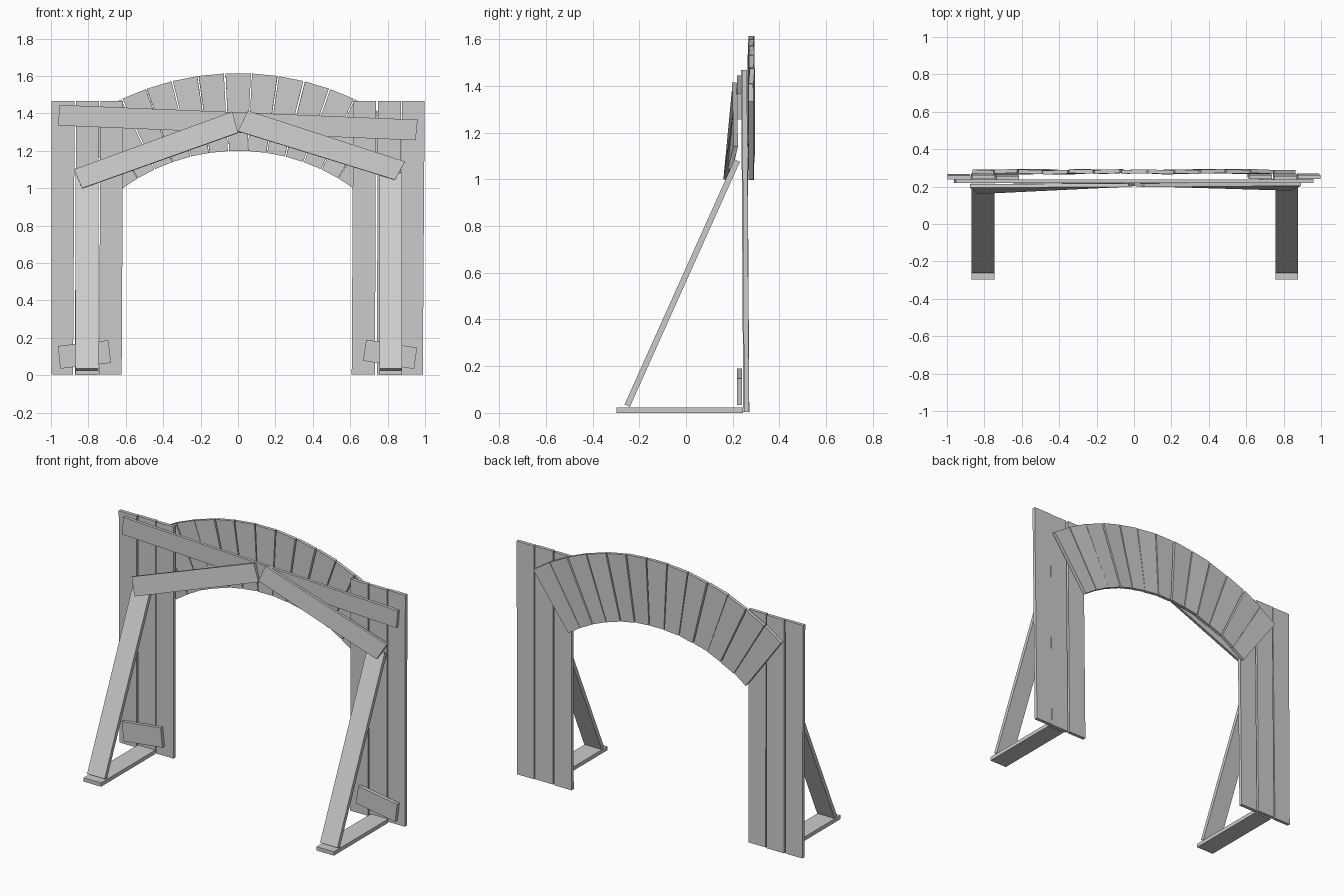
import bpy, bmesh, random
from math import sin, cos, radians
from mathutils import Vector

random.seed(4)


def board(name, corners, thick):
    """Flat board: front corners run bottom-left, bottom-right, top-right, top-left
    (seen from the front); thickness grows away from that face."""
    pts = [Vector(c) for c in corners]
    normal = (pts[2] - pts[0]).cross(pts[3] - pts[1]).normalized()
    bm = bmesh.new()
    front = [bm.verts.new(p) for p in pts]
    back = [bm.verts.new(p - normal * thick) for p in pts]
    bm.faces.new(front)
    bm.faces.new(back[::-1])
    for i in range(4):
        j = (i + 1) % 4
        bm.faces.new((front[j], front[i], back[i], back[j]))
    bmesh.ops.recalc_face_normals(bm, faces=bm.faces)
    mesh = bpy.data.meshes.new(name)
    bm.to_mesh(mesh)
    bm.free()
    obj = bpy.data.objects.new(name, mesh)
    bpy.context.collection.objects.link(obj)
    return obj


# Upright planks: bottom left/right x, top left/right x, front y offset
planks = [(-0.998, -0.882, -0.998, -0.873, 0.000),
          (-0.872, -0.750, -0.866, -0.744, 0.003),
          (-0.742, -0.622, -0.736, -0.614, -0.002),
          (0.608, 0.732, 0.616, 0.738, 0.002),
          (0.742, 0.868, 0.748, 0.872, -0.002),
          (0.872, 0.988, 0.876, 0.998, 0.002)]
for b0, b1, t0, t1, dy in planks:
    yb, yt = 0.247 + dy, 0.238 + dy
    board("upright_plank", [(b0, yb, 0.003), (b1, yb, 0.003),
                            (t1, yt, 1.467), (t0, yt, 1.467)], 0.021)

# Arch of wedge-shaped boards behind the uprights
CENTRE_Z, R_IN, R_OUT, COUNT, HALF = 0.15, 1.05, 1.465, 13, 36.3
step = 2 * HALF / COUNT
for i in range(COUNT):
    a0 = radians(-HALF + i * step + random.uniform(0.08, 0.22))
    a1 = radians(-HALF + (i + 1) * step - random.uniform(0.08, 0.22))
    y = 0.267 + random.uniform(-0.002, 0.005)
    tilt = random.uniform(-0.003, 0.003)
    board("arch_board", [(r * sin(a), y + s * tilt, CENTRE_Z + r * cos(a))
                         for r, a, s in ((R_IN, a0, -1), (R_IN, a1, 1),
                                         (R_OUT, a1, 1), (R_OUT, a0, -1))], 0.021)

# Long crossbar tying both sides together
board("crossbar", [(-0.963, 0.219, 1.335), (0.95, 0.219, 1.256),
                   (0.96, 0.219, 1.366), (-0.953, 0.219, 1.445)], 0.018)

# Sloping braces resting on the struts and meeting in the middle
board("left_brace", [(-0.834, 0.160, 1.00), (0.0, 0.203, 1.297),
                     (-0.03, 0.199, 1.41), (-0.877, 0.194, 1.10)], 0.019)
board("right_brace", [(0.0, 0.203, 1.305), (0.84, 0.178, 1.045),
                      (0.893, 0.204, 1.142), (0.053, 0.197, 1.415)], 0.019)

# Short cleats across the plank bottoms
board("left_cleat", [(-0.95, 0.218, 0.035), (-0.68, 0.218, 0.066),
                     (-0.692, 0.218, 0.187), (-0.963, 0.218, 0.156)], 0.022)
board("right_cleat", [(0.668, 0.218, 0.078), (0.942, 0.218, 0.033),
                      (0.957, 0.218, 0.147), (0.686, 0.218, 0.190)], 0.022)

# Floor feet and leaning struts on each side
for x0, x1 in ((-0.868, -0.746), (0.756, 0.877)):
    board("foot", [(x0, -0.298, 0.024), (x1, -0.298, 0.024),
                   (x1, 0.243, 0.024), (x0, 0.243, 0.024)], 0.024)
    board("strut", [(x0, -0.263, 0.036), (x1, -0.263, 0.036),
                    (x1, 0.208, 1.085), (x0, 0.208, 1.085)], 0.025)
